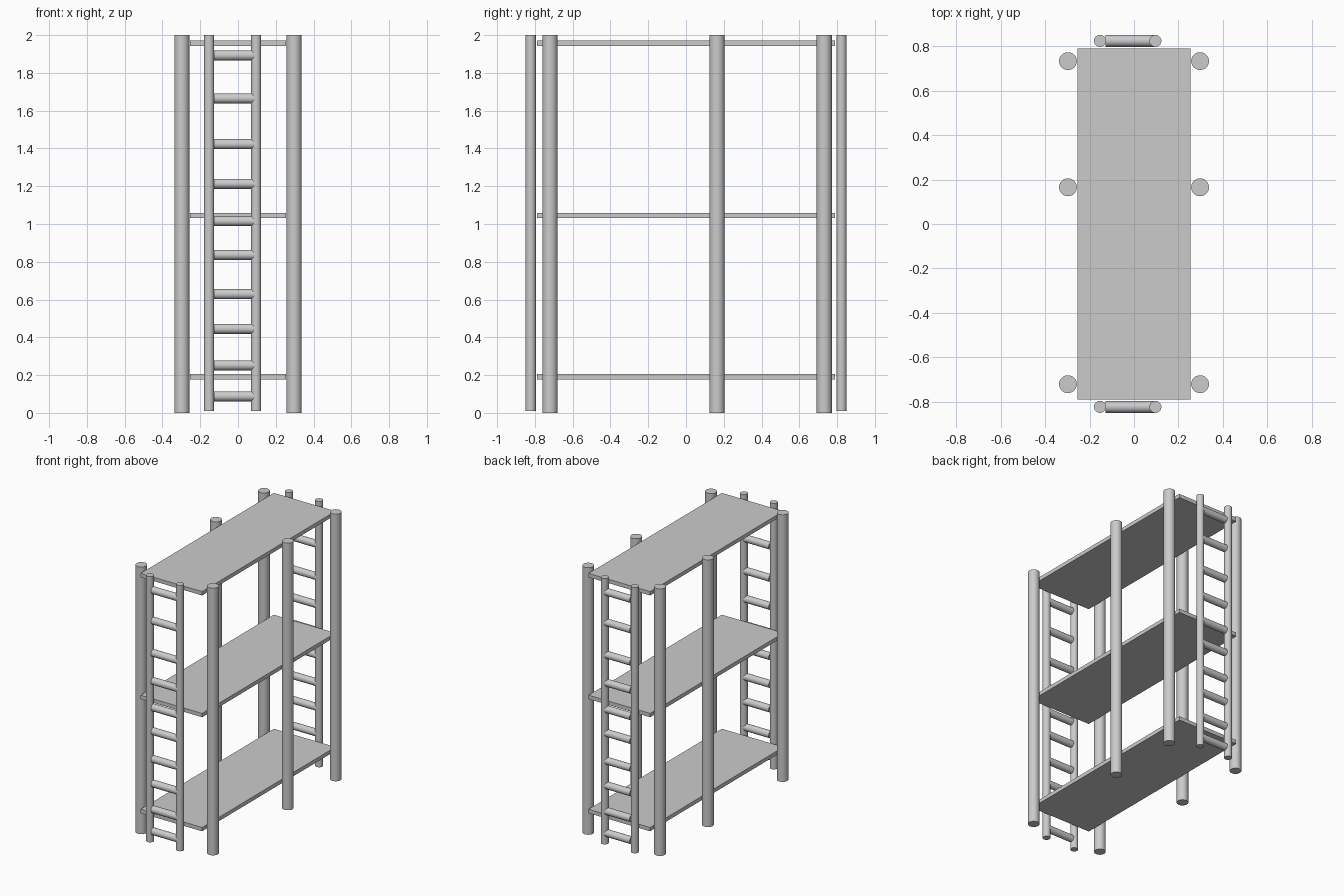
import bpy
from math import pi

if "Cube" in bpy.data.objects:
    bpy.data.objects.remove(bpy.data.objects["Cube"])


def rod(name, center, radius, length, along_x=False):
    rot = (0, pi / 2, 0) if along_x else (0, 0, 0)
    bpy.ops.mesh.primitive_cylinder_add(vertices=32, radius=radius, depth=length,
                                        location=center, rotation=rot)
    bpy.context.object.name = name
    bpy.ops.object.shade_smooth_by_angle()


def shelf(name, z):
    bpy.ops.mesh.primitive_cube_add(size=1, location=(0, 0, z))
    ob = bpy.context.object
    ob.name = name
    ob.scale = (0.51, 1.577, 0.029)
    bpy.ops.object.transform_apply(location=False, rotation=False, scale=True)


# Main posts
for sx, side in ((-1, "left"), (1, "right")):
    for y, place in ((-0.72, "front"), (0.165, "middle"), (0.732, "back")):
        rod(f"{place}_{side}_post", (sx * 0.297, y, 1.0), 0.04, 2.0)

# Shelves
for name, z in (("bottom_shelf", 0.191), ("middle_shelf", 1.045), ("top_shelf", 1.957)):
    shelf(name, z)

# Ladders at both ends: two rails and unevenly spaced rungs
RUNGS = (0.088, 0.252, 0.445, 0.629, 0.837, 1.015, 1.213, 1.423, 1.665, 1.893)
x0, x1 = -0.127, 0.09
for y, end in ((-0.822, "front"), (0.823, "back")):
    for x, side in ((-0.153, "left"), (0.096, "right")):
        rod(f"{end}_ladder_{side}_rail", (x, y, 1.005), 0.027, 1.99)
    for i, z in enumerate(RUNGS, 1):
        rod(f"{end}_ladder_rung_{i}", ((x0 + x1) / 2, y, z), 0.0265, x1 - x0, along_x=True)
